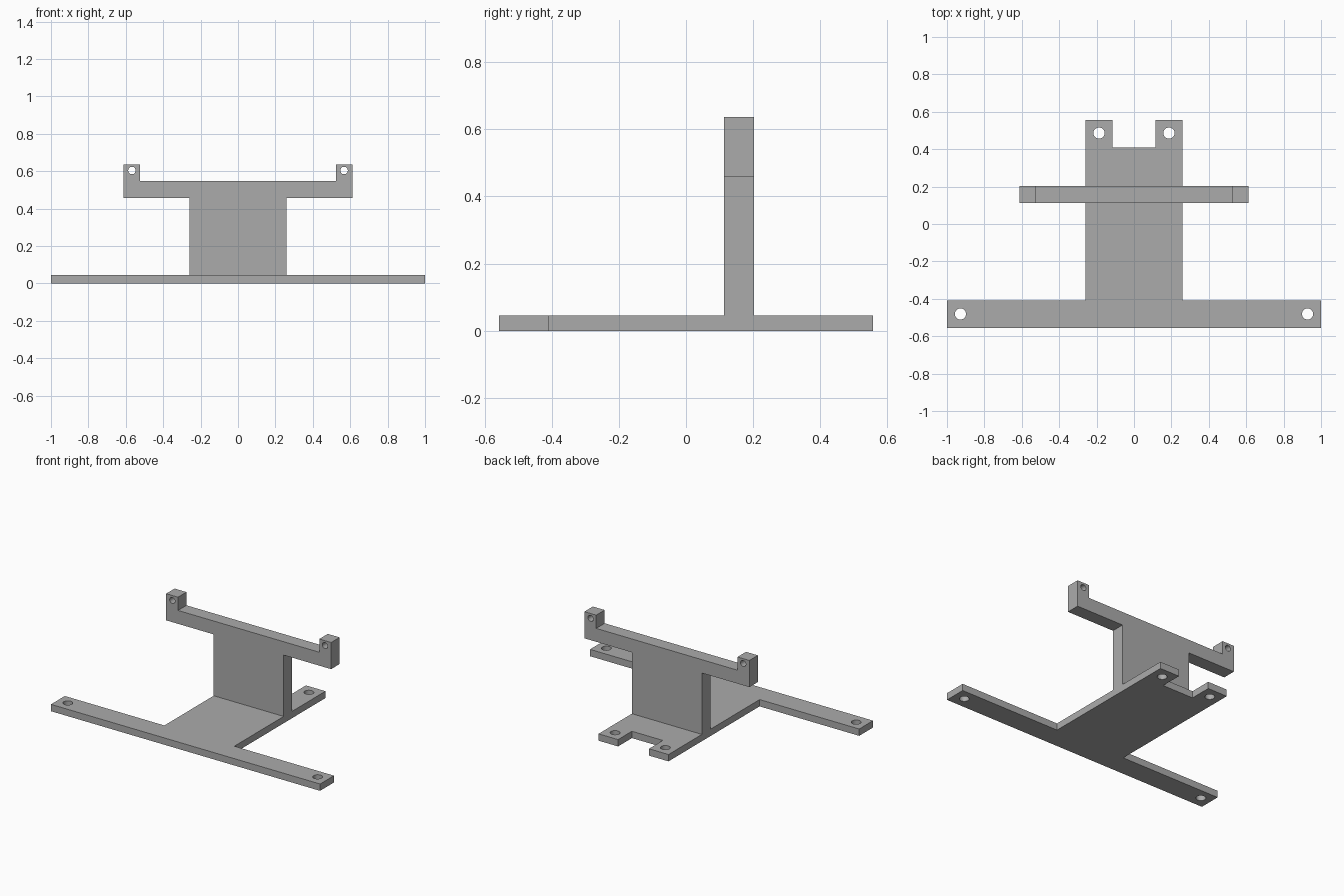
import bpy, bmesh, math
from mathutils import Matrix

cube = bpy.data.objects.get("Cube")
if cube:
    bpy.data.objects.remove(cube, do_unlink=True)

grey = bpy.data.materials.new("plain grey")
grey.use_nodes = True
colour = (0.41, 0.41, 0.41, 1)
grey.diffuse_color = colour
grey.node_tree.nodes["Principled BSDF"].inputs["Base Color"].default_value = colour


def mirrored(half):
    """Close a right-hand outline with its mirror image in x."""
    return half + [(-x, y) for x, y in reversed(half)]


def circle(cx, cy, r, n=32):
    return [(cx + r * math.cos(2 * math.pi * i / n),
             cy + r * math.sin(2 * math.pi * i / n)) for i in range(n)]


def plate(name, half, holes, thickness, matrix):
    """Extrude a symmetric outline with mirrored pairs of round holes."""
    loops = [mirrored(half)]
    for x, y, r in holes:
        loops += [circle(x, y, r), circle(-x, y, r)]
    curve = bpy.data.curves.new(name + "_outline", 'CURVE')
    curve.dimensions = '2D'
    curve.fill_mode = 'BOTH'
    curve.extrude = thickness / 2
    for loop in loops:
        spline = curve.splines.new('POLY')
        spline.points.add(len(loop) - 1)
        for point, (x, y) in zip(spline.points, loop):
            point.co = (x, y, 0, 1)
        spline.use_cyclic_u = True
    temp = bpy.data.objects.new(name + "_temp", curve)
    bpy.context.collection.objects.link(temp)
    bpy.context.view_layer.update()
    mesh = bpy.data.meshes.new_from_object(
        temp.evaluated_get(bpy.context.evaluated_depsgraph_get()))
    bpy.data.objects.remove(temp, do_unlink=True)
    bpy.data.curves.remove(curve)

    # weld the caps to the walls
    bm = bmesh.new()
    bm.from_mesh(mesh)
    bmesh.ops.remove_doubles(bm, verts=bm.verts, dist=1e-4)
    bmesh.ops.recalc_face_normals(bm, faces=bm.faces)
    bm.to_mesh(mesh)
    bm.free()
    mesh.name = name
    mesh.materials.clear()
    mesh.materials.append(grey)
    obj = bpy.data.objects.new(name, mesh)
    bpy.context.collection.objects.link(obj)
    obj.matrix_world = matrix
    bpy.ops.object.select_all(action='DESELECT')
    obj.select_set(True)
    bpy.context.view_layer.objects.active = obj
    bpy.ops.object.shade_smooth_by_angle(angle=math.radians(30))
    return obj


# flat base: wide front arm, central deck and two rear tabs
BASE = 0.046
plate("base_plate",
      [(1, -0.557), (1, -0.41), (0.26, -0.41), (0.26, 0.557),
       (0.115, 0.557), (0.115, 0.41)],
      [(0.928, -0.481, 0.03), (0.187, 0.486, 0.03)],
      BASE, Matrix.Translation((0, 0, BASE / 2)))

# upright: web, crossbar and two drilled end lugs
plate("upright_bracket",
      [(0.26, BASE), (0.26, 0.458), (0.613, 0.458), (0.613, 0.637),
       (0.525, 0.637), (0.525, 0.548)],
      [(0.567, 0.604, 0.02)],
      0.09, Matrix.Translation((0, 0.158, 0)) @ Matrix.Rotation(math.pi / 2, 4, 'X'))
